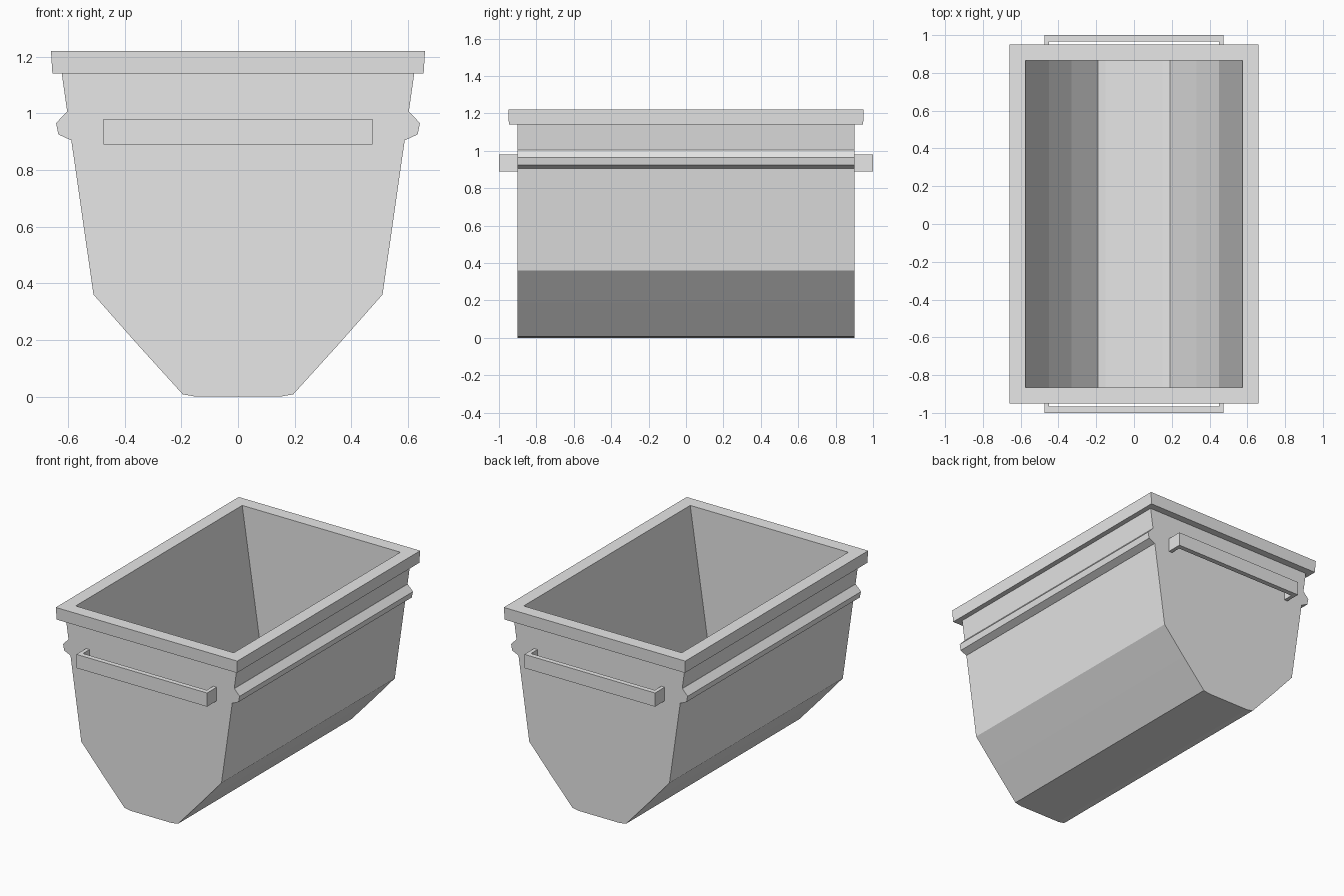
import bpy
import bmesh

cube = bpy.data.objects.get("Cube")
if cube:
    bpy.data.objects.remove(cube, do_unlink=True)

grey = bpy.data.materials.new("plain_grey")
GREY = (0.8, 0.8, 0.8, 1)
grey.use_nodes = True
grey.diffuse_color = GREY
grey.node_tree.nodes["Principled BSDF"].inputs["Base Color"].default_value = GREY


def finish(name, bm):
    bmesh.ops.recalc_face_normals(bm, faces=bm.faces)
    mesh = bpy.data.meshes.new(name)
    bm.to_mesh(mesh)
    bm.free()
    mesh.materials.append(grey)
    obj = bpy.data.objects.new(name, mesh)
    bpy.context.collection.objects.link(obj)
    return obj


def bridge(bm, a, b, closed=True):
    count = len(a) if closed else len(a) - 1
    for i in range(count):
        j = (i + 1) % len(a)
        bm.faces.new((a[i], a[j], b[j], b[i]))


def section(bm, points, y):
    return [bm.verts.new((x, y, z)) for x, z in points]


def mirrored(half):
    return [(-x, z) for x, z in reversed(half)] + half


# Hollow tub: outer and inner shells joined along the top edge
outer = mirrored([(0.15, 0), (0.195, 0.008), (0.36, 0.19), (0.51, 0.36), (0.622, 1.14)])
inner = mirrored([(0.15, 0.03), (0.19, 0.035), (0.33, 0.20), (0.45, 0.38), (0.563, 1.14)])
bm = bmesh.new()
ends = []
for profile, depth in ((outer, 0.9), (inner, 0.865)):
    front = section(bm, profile, -depth)
    back = section(bm, profile, depth)
    bridge(bm, front, back, closed=False)
    bm.faces.new(front)
    bm.faces.new(back)
    ends.append([front[0], front[-1], back[-1], back[0]])
bridge(bm, *ends)
finish("tub_body", bm)

# Overhanging rim frame
bm = bmesh.new()
loops = []
for x, y, z in ((0.575, 0.865, 1.22), (0.66, 0.95, 1.22),
                (0.655, 0.947, 1.14), (0.563, 0.865, 1.14)):
    loops.append([bm.verts.new((sx * x, sy * y, z))
                  for sx, sy in ((-1, -1), (1, -1), (1, 1), (-1, 1))])
for i in range(4):
    bridge(bm, loops[i], loops[(i + 1) % 4])
finish("rim", bm)

# Side ridges running the full length
ridge = [(0.59, 1.005), (0.604, 1.005), (0.642, 0.965), (0.634, 0.925),
         (0.59, 0.905), (0.58, 0.905)]
for side, sign in (("left", 1), ("right", -1)):
    bm = bmesh.new()
    points = [(sign * x, z) for x, z in ridge]
    front = section(bm, points, -0.9)
    back = section(bm, points, 0.9)
    bridge(bm, front, back)
    bm.faces.new(front)
    bm.faces.new(back)
    finish(side + "_ridge", bm)

# End handles: a flat U-shaped bar standing off each end wall
plan = [(-0.475, 0.89), (-0.475, 1.0), (0.475, 1.0), (0.475, 0.89),
        (0.45, 0.89), (0.45, 0.967), (-0.45, 0.967), (-0.45, 0.89)]
for end, sign in (("front", -1), ("back", 1)):
    bm = bmesh.new()
    low, high = ([bm.verts.new((x, sign * y, z)) for x, y in plan] for z in (0.89, 0.98))
    bridge(bm, low, high)
    bm.faces.new(low)
    bm.faces.new(high)
    finish(end + "_handle", bm)
